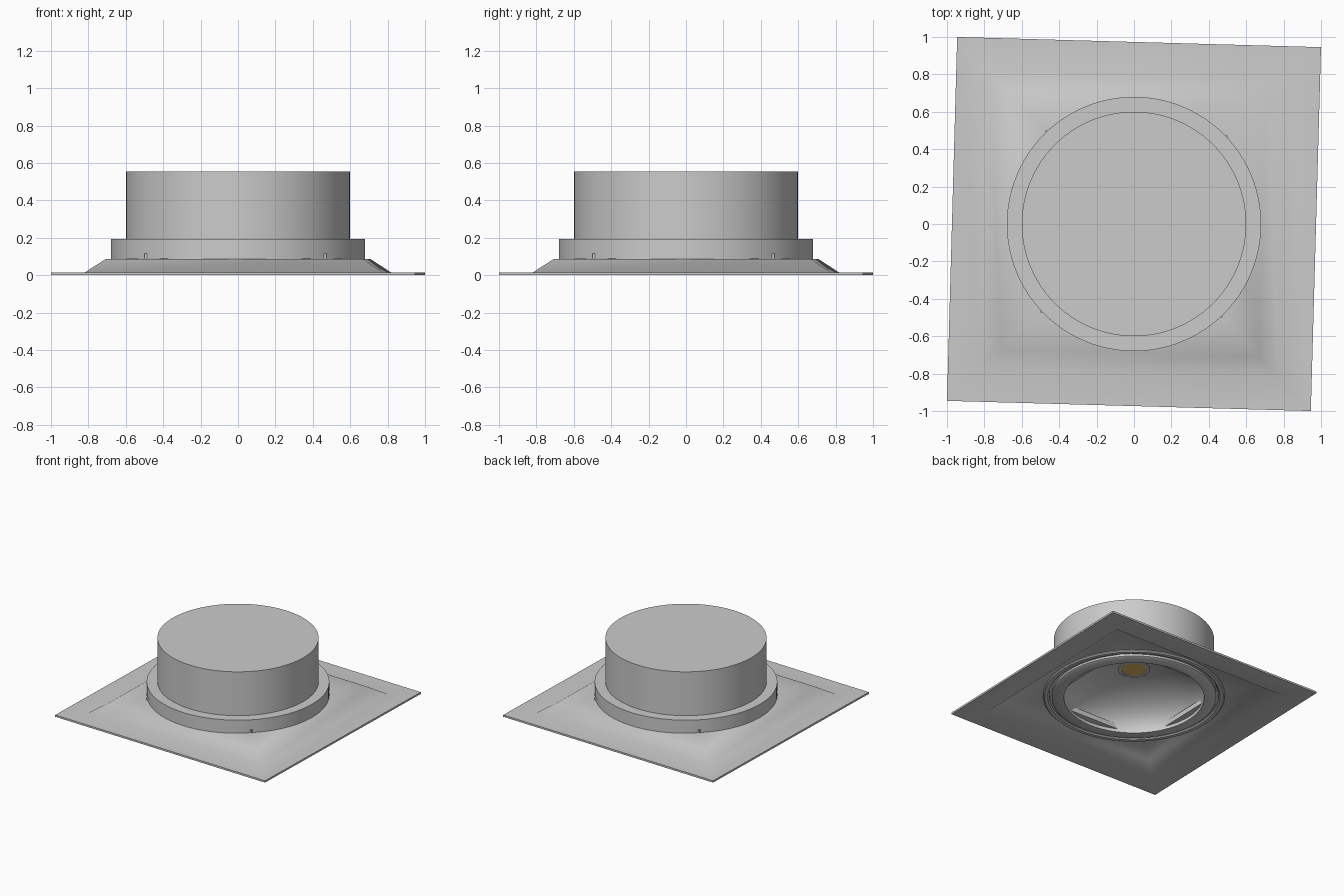
import bpy, bmesh, math

if "Cube" in bpy.data.objects:
    bpy.data.objects.remove(bpy.data.objects["Cube"])


def finish(name, bm, angle):
    bmesh.ops.remove_doubles(bm, verts=bm.verts, dist=1e-5)
    bmesh.ops.recalc_face_normals(bm, faces=bm.faces)
    mesh = bpy.data.meshes.new(name)
    bm.to_mesh(mesh)
    bm.free()
    obj = bpy.data.objects.new(name, mesh)
    bpy.context.collection.objects.link(obj)
    bpy.ops.object.select_all(action='DESELECT')
    obj.select_set(True)
    bpy.context.view_layer.objects.active = obj
    bpy.ops.object.shade_smooth_by_angle(angle=math.radians(angle))
    return obj


def sweep(name, profile, sides, closed=False, start=0.0, scale=1.0, angle=30):
    """Turn an (r, z) profile around z; four sides give a square frame."""
    bm = bmesh.new()
    rings = []
    for r, z in profile:
        ring = []
        for i in range(sides):
            a = start + 2 * math.pi * i / sides
            ring.append(bm.verts.new((r * scale * math.cos(a), r * scale * math.sin(a), z)))
        rings.append(ring)
    pairs = list(zip(rings, rings[1:]))
    if closed:
        pairs.append((rings[-1], rings[0]))
    for a, b in pairs:
        for i in range(sides):
            j = (i + 1) % sides
            bm.faces.new((a[i], a[j], b[j], b[i]))
    if not closed:
        bm.faces.new(rings[0])
        bm.faces.new(rings[-1])
    return finish(name, bm, angle)


# Square trim plate, turned slightly, folded from thin sheet
plate = [(0.973, 0.0), (0.973, 0.015), (0.795, 0.016), (0.69, 0.086),
         (0.487, 0.09), (0.487, 0.115), (0.475, 0.115), (0.475, 0.075),
         (0.685, 0.072), (0.785, 0.003)]
sweep("trim_plate", plate, 4, True, math.radians(45 - 1.6), math.sqrt(2), 40)

# Round housing with collar on top and the bezel and reflector bowl below
bowl = []
for i in range(17):
    t = i / 16 * math.radians(77)
    bowl.append((0.525 * math.cos(t), 0.05 + 0.257 * math.sin(t)))
housing = [(0.6, 0.555), (0.6, 0.195), (0.68, 0.195), (0.68, 0.068),
           (0.672, 0.06), (0.645, 0.06), (0.635, 0.068), (0.635, 0.085),
           (0.615, 0.085), (0.615, 0.058), (0.605, 0.052)] + bowl
sweep("housing", housing, 96)

# Collar around the lamp
sweep("lamp_collar", [(0.12, 0.31), (0.12, 0.293), (0.095, 0.293), (0.095, 0.31)], 48, True)

# Lamp disc
lamp = sweep("lamp", [(0.095, 0.309), (0.095, 0.297)], 48)
mat = bpy.data.materials.new("amber")
mat.diffuse_color = (0.75, 0.5, 0.12, 1)
mat.use_nodes = True
mat.node_tree.nodes["Principled BSDF"].inputs["Base Color"].default_value = mat.diffuse_color
lamp.data.materials.append(mat)
